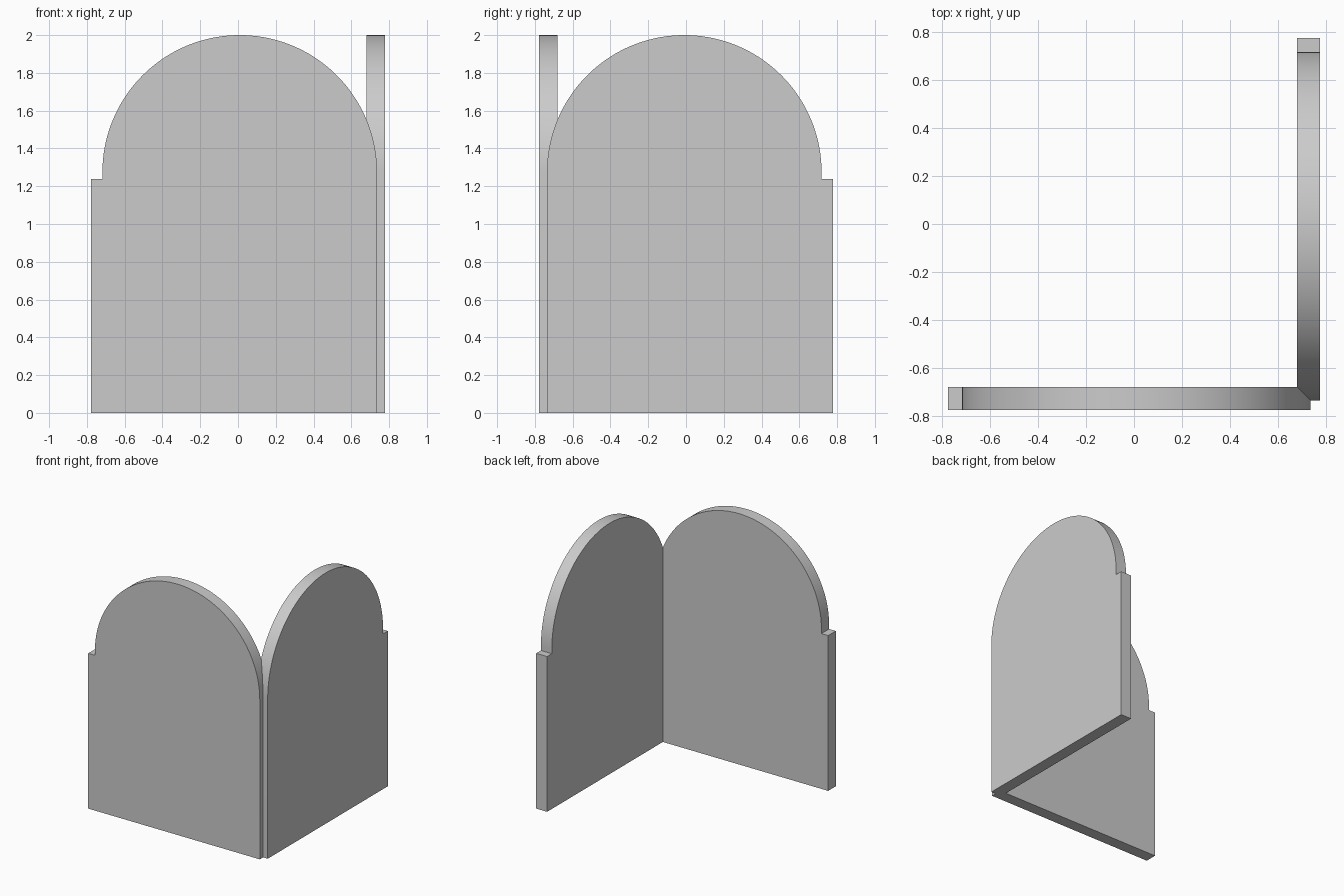
import bpy, bmesh, math
from mathutils import Matrix

if "Cube" in bpy.data.objects:
    bpy.data.objects.remove(bpy.data.objects["Cube"])

EDGE, INNER = 0.777, 0.681      # outer and inner wall planes
CX, CZ, R = 0.009, 1.273, 0.727  # arch centre and radius
SEG = 72

# Arched wall profile with a small shoulder at its free end
profile = [(-EDGE, 0), (CX + R, 0)]
profile += [(CX + R * math.cos(math.pi * i / SEG), CZ + R * math.sin(math.pi * i / SEG))
            for i in range(SEG + 1)]
profile += [(CX - R, 1.238), (-EDGE, 1.238)]

# Front wall: extrude the profile through its thickness
bm = bmesh.new()
face = bm.faces.new([bm.verts.new((x, -EDGE, z)) for x, z in profile])
ext = bmesh.ops.extrude_face_region(bm, geom=[face])
verts = [g for g in ext["geom"] if isinstance(g, bmesh.types.BMVert)]
bmesh.ops.translate(bm, verts=verts, vec=(0, EDGE - INNER, 0))

# Mitre the inner corner on the diagonal
bmesh.ops.bisect_plane(bm, geom=bm.verts[:] + bm.edges[:] + bm.faces[:], dist=1e-5,
                       plane_co=(0, 0, 0), plane_no=(1, 1, 0), clear_outer=True)

# Right wall: reflect across the diagonal and weld at the mitre
dup = bmesh.ops.duplicate(bm, geom=bm.verts[:] + bm.edges[:] + bm.faces[:])
verts = [g for g in dup["geom"] if isinstance(g, bmesh.types.BMVert)]
swap = Matrix(((0, -1, 0, 0), (-1, 0, 0, 0), (0, 0, 1, 0), (0, 0, 0, 1)))
bmesh.ops.transform(bm, matrix=swap, verts=verts)
bmesh.ops.remove_doubles(bm, verts=bm.verts[:], dist=1e-4)
bmesh.ops.recalc_face_normals(bm, faces=bm.faces[:])

mesh = bpy.data.meshes.new("arched_corner_walls")
bm.to_mesh(mesh)
bm.free()
walls = bpy.data.objects.new("arched_corner_walls", mesh)
bpy.context.collection.objects.link(walls)

# Smooth arches, sharp corners
bpy.context.view_layer.objects.active = walls
walls.select_set(True)
bpy.ops.object.shade_smooth_by_angle(angle=math.radians(30))
